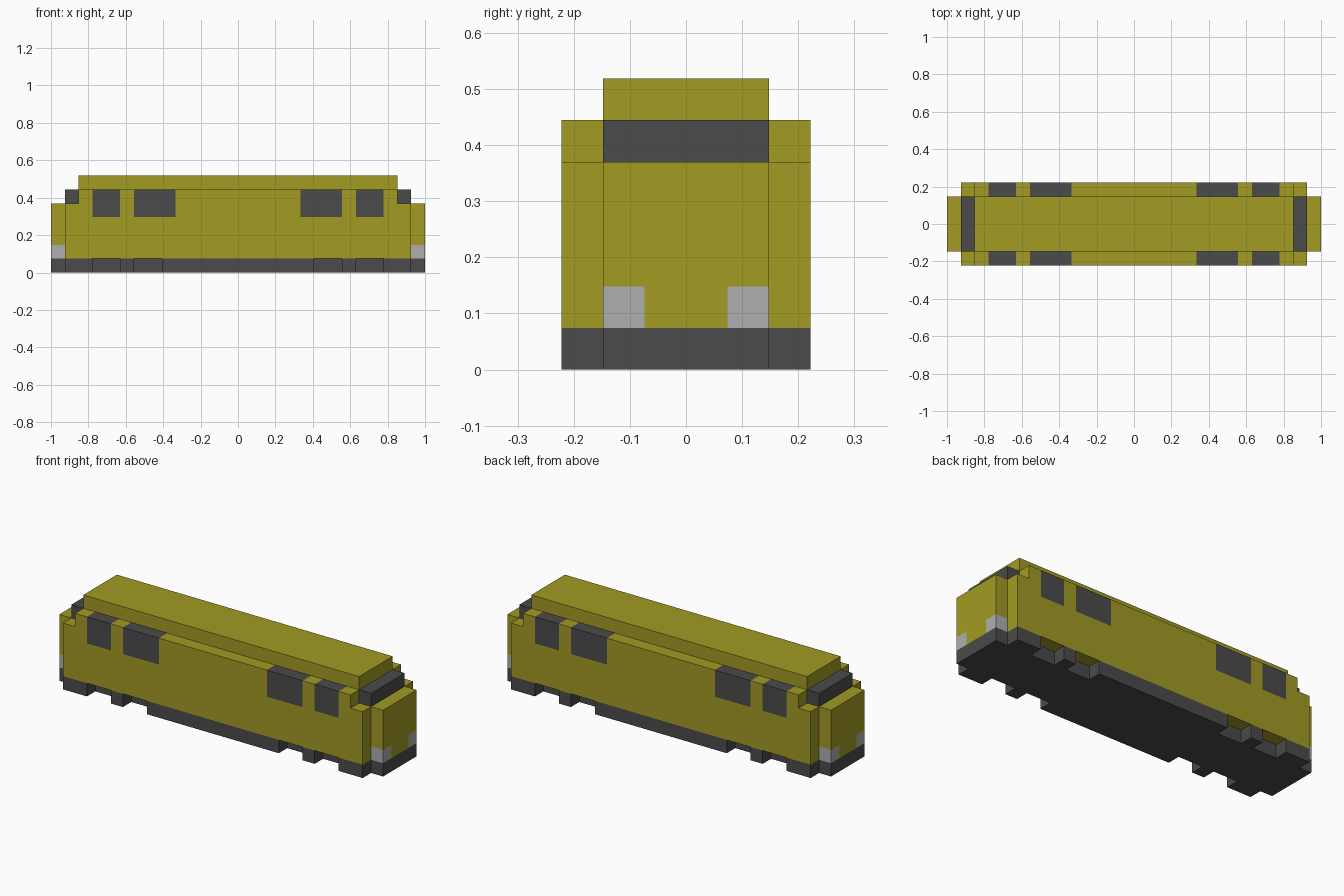
import bpy
import bmesh
from mathutils import Vector

cube = bpy.data.objects.get("Cube")
if cube:
    bpy.data.objects.remove(cube, do_unlink=True)

U = 2 / 27  # one block of the grid


def material(name, color):
    mat = bpy.data.materials.new(name)
    mat.use_nodes = True
    mat.diffuse_color = (*color, 1)
    bsdf = mat.node_tree.nodes["Principled BSDF"]
    bsdf.inputs["Base Color"].default_value = (*color, 1)
    bsdf.inputs["Roughness"].default_value = 0.9
    return mat


YELLOW, DARK, LIGHT = range(3)
MATERIALS = [
    material("olive yellow paint", (0.361, 0.328, 0.017)),
    material("dark grey", (0.07, 0.07, 0.07)),
    material("lamp grey", (0.43, 0.43, 0.43)),
]


def tier(name, quarter, low, high, rule, x_cuts=(), y_cuts=(), z_cuts=()):
    """Mirror a quarter plan outline, extrude it, cut it and paint it by rule."""
    half = quarter + [(-x, y) for x, y in reversed(quarter)]
    outline = half + [(-x, -y) for x, y in half]
    bm = bmesh.new()
    base = bm.faces.new([bm.verts.new((x, y, low)) for x, y in outline])
    top = bmesh.ops.extrude_face_region(bm, geom=[base], use_keep_orig=True)["geom"]
    for v in top:
        if isinstance(v, bmesh.types.BMVert):
            v.co.z = high

    # cut the surfaces along the block lines, outermost first
    cuts = [(axis, s * c) for axis, values in enumerate((x_cuts, y_cuts))
            for c in values for s in (1, -1)]
    cuts += [(2, c) for c in z_cuts]
    for axis, c in cuts:
        normal = Vector((0, 0, 0))
        normal[axis] = 1
        bmesh.ops.bisect_plane(bm, geom=bm.verts[:] + bm.edges[:] + bm.faces[:],
                               dist=1e-5, plane_co=normal * c, plane_no=normal)

    bmesh.ops.recalc_face_normals(bm, faces=bm.faces[:])
    for f in bm.faces:
        p = f.calc_center_median()
        f.material_index = rule(abs(p.x), abs(p.y), p.z)
    bmesh.ops.scale(bm, vec=(U, U, U), verts=bm.verts[:])
    mesh = bpy.data.meshes.new(name)
    bm.to_mesh(mesh)
    bm.free()
    for mat in MATERIALS:
        mesh.materials.append(mat)
    obj = bpy.data.objects.new(name, mesh)
    bpy.context.collection.objects.link(obj)
    return obj


WINDOW_EDGES = (10.5, 8.5, 7.5, 4.5)


def in_window(x):
    return 8.5 < x < 10.5 or 4.5 < x < 7.5


def body_color(x, y, z):
    if x > 12.5 and y > 1 and 1 < z < 2:
        return LIGHT
    if y > 2.9 and z > 4 and in_window(x):
        return DARK
    return YELLOW


def upper_color(x, y, z):
    if x > 11.6 or (y > 2.1 and in_window(x)):
        return DARK
    return YELLOW


# underframe with wheel notches along both sides
notches = [(x, y) for a, b in ((10.5, 8.5), (7.5, 5.5))
           for x, y in ((a, 3), (a, 2), (b, 2), (b, 3))]
tier("underframe", [(13.5, 2), (12.5, 2), (12.5, 3)] + notches, 0, 1,
     lambda x, y, z: DARK)

# main body with noses, headlamps and the lower half of the windows
tier("body", [(13.5, 2), (12.5, 2), (12.5, 3)], 1, 5, body_color,
     x_cuts=(12.5,) + WINDOW_EDGES, y_cuts=(1,), z_cuts=(2, 4))

# window band with the windscreens at both ends
tier("window_band", [(12.5, 2), (11.5, 2), (11.5, 3)], 5, 6, upper_color,
     x_cuts=(11.5,) + WINDOW_EDGES, y_cuts=(2,))

# raised roof
tier("roof", [(11.5, 2)], 6, 7, lambda x, y, z: YELLOW)
